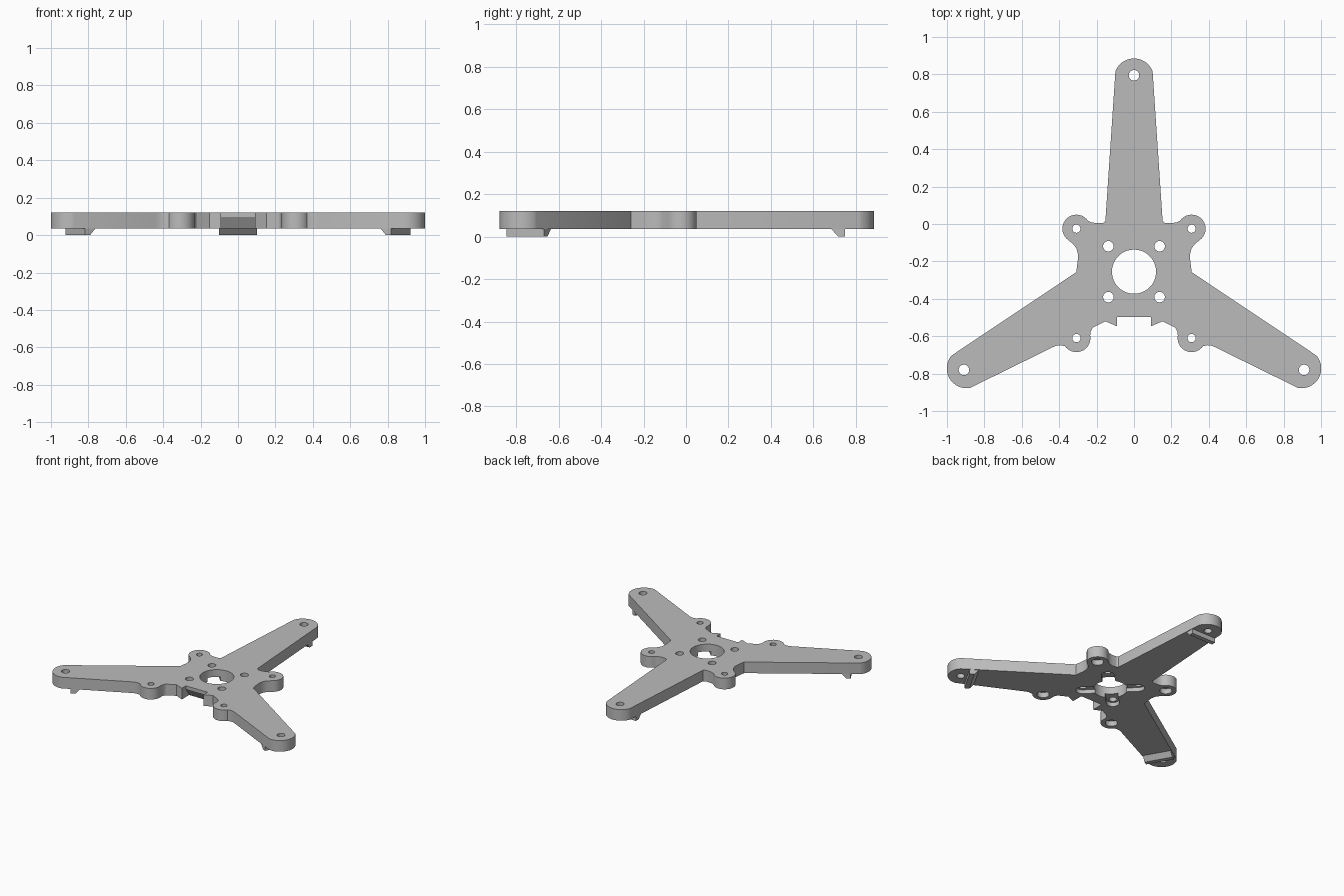
import bpy
import bmesh
from math import radians, sin, cos, atan2, hypot
from mathutils import Matrix, Vector

cube = bpy.data.objects.get("Cube")
if cube:
    bpy.data.objects.remove(cube, do_unlink=True)

BOTTOM, TOP, HUB_Y = 0.035, 0.12, -0.255

grey = bpy.data.materials.new("plain grey")
grey.use_nodes = True
colour = (0.5, 0.5, 0.5, 1)
grey.diffuse_color = colour
grey.node_tree.nodes["Principled BSDF"].inputs["Base Color"].default_value = colour


def arc(cx, cy, r, start, end, n=18):
    angles = [radians(start + (end - start) * i / n) for i in range(n + 1)]
    return [(cx + r * cos(a), cy + r * sin(a)) for a in angles]


def prism(name, points, direction):
    """Extrude a flat 3D polygon along a direction."""
    bm = bmesh.new()
    face = bm.faces.new([bm.verts.new(p) for p in points])
    moved = bmesh.ops.extrude_face_region(bm, geom=[face])["geom"]
    bmesh.ops.translate(bm, vec=Vector(direction),
                        verts=[v for v in moved if isinstance(v, bmesh.types.BMVert)])
    bmesh.ops.recalc_face_normals(bm, faces=bm.faces)
    mesh = bpy.data.meshes.new(name)
    bm.to_mesh(mesh)
    bm.free()
    mesh.materials.append(grey)
    obj = bpy.data.objects.new(name, mesh)
    bpy.context.collection.objects.link(obj)
    return obj


def upright(name, outline, low, high):
    return prism(name, [(x, y, low) for x, y in outline], (0, 0, high - low))


def select(obj):
    bpy.ops.object.select_all(action="DESELECT")
    obj.select_set(True)
    bpy.context.view_layer.objects.active = obj


def cut(obj, cutter):
    cutter.hide_render = True
    mod = obj.modifiers.new("cut", "BOOLEAN")
    mod.operation = "DIFFERENCE"
    mod.solver = "EXACT"
    mod.object = cutter
    select(obj)
    bpy.ops.object.modifier_apply(modifier=mod.name)
    bpy.data.objects.remove(cutter, do_unlink=True)


def drill(obj, x, y, r, low=-0.1, high=0.3):
    cut(obj, upright("drill", arc(x, y, r, 0, 352.5, 47), low, high))


# Right half of the plate outline, clockwise from the rear tip
half = arc(0, 0.779, 0.106, 90, 20, 12)
half += [(0.153, 0.015), (0.165, 0.006), (0.2, 0.004), (0.228, 0.009)]
half += arc(0.308, -0.025, 0.075, 145, -55)
half += [(0.325, -0.107), (0.307, -0.132), (0.299, -0.165), (0.301, -0.2), (0.309, -0.258)]
half += arc(0.895, -0.772, 0.106, 40, -100, 20)
half += [(0.445, -0.664), (0.42, -0.652), (0.395, -0.648)]
half += arc(0.308, -0.61, 0.075, -35, -190)
half += [(0.232, -0.575), (0.222, -0.556), (0.205, -0.546),
         (0.153, -0.52), (0.091, -0.547), (0.091, -0.498)]
outline = half + [(-x, y) for x, y in reversed(half[1:])]
plate = upright("three_arm_plate", outline, BOTTOM, TOP)

# Sloped undercut in the front notch
cut(plate, prism("undercut", [(-0.091, -0.53, 0), (-0.091, -0.53, 0.097),
                              (-0.091, -0.498, 0.097), (-0.091, -0.458, BOTTOM),
                              (-0.091, -0.458, 0)], (0.182, 0, 0)))

# Shallow cross recess under the hub, with rounded ends at the bolt holes
bolts = [(sx * 0.137, HUB_Y + sy * 0.136) for sx in (-1, 1) for sy in (-1, 1)]
RECESS = BOTTOM + 0.03
for x, y in bolts:
    angle = atan2(y - HUB_Y, x)
    a = angle * 180 / 3.14159265
    slot = [(0.045 * sin(angle), HUB_Y - 0.045 * cos(angle))]
    slot += arc(x, y, 0.045, a - 90, a + 90)
    slot += [(-0.045 * sin(angle), HUB_Y + 0.045 * cos(angle))]
    cut(plate, upright("recess", slot, -0.1, RECESS))

# Hub opening and bolt holes
drill(plate, 0, HUB_Y, 0.118)
for x, y in bolts:
    drill(plate, x, y, 0.028)

# Mounting ear holes, counterbored from below
for x in (-0.308, 0.308):
    for y in (-0.025, -0.61):
        drill(plate, x, y, 0.042, -0.1, BOTTOM + 0.04)
        drill(plate, x, y, 0.022)

# Arm tip holes and the stop ridge under each arm
for i, name in enumerate(("rear", "left", "right")):
    turn = Matrix.Translation((0, HUB_Y, 0)) @ Matrix.Rotation(radians((0, -120, 120)[i]), 4, "Z")
    tip = turn @ Vector((0, 1.05, 0))
    drill(plate, tip.x, tip.y, 0.028)
    profile = [(0.94, BOTTOM + 0.004), (0.94, BOTTOM), (0.972, 0), (1.005, 0), (1.005, BOTTOM + 0.004)]
    ridge = prism(name + "_stop_ridge", [(-0.102, y, z) for y, z in profile], (0.204, 0, 0))
    ridge.data.transform(turn)

select(plate)
bpy.ops.object.shade_smooth_by_angle(angle=radians(25))
